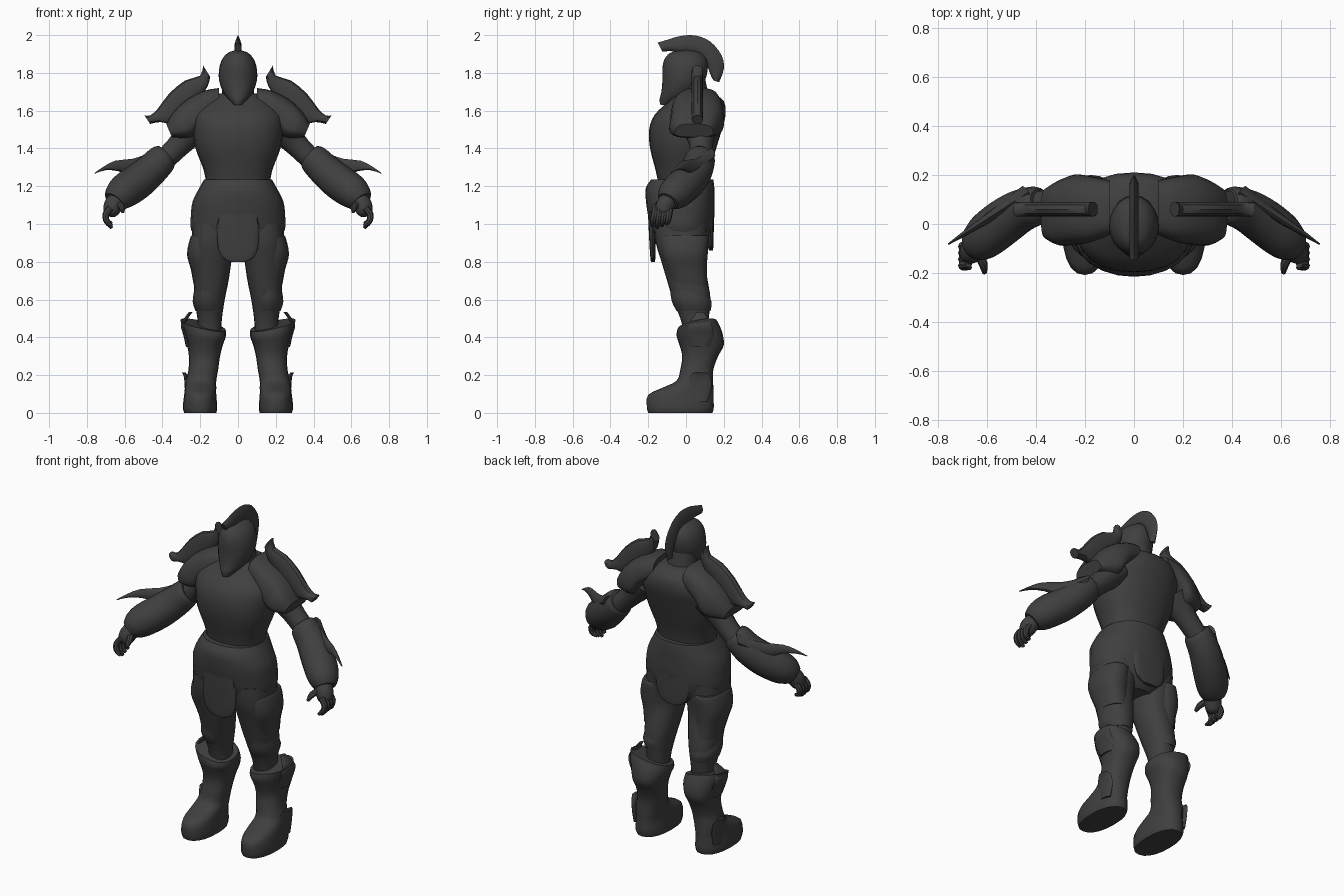
import bpy, bmesh, math
from mathutils import Vector as V

mat = bpy.data.materials.new("dark_grey")
mat.diffuse_color = (0.05, 0.05, 0.05, 1)


def spline(rings, k):
    """Catmull-Rom interpolation of (centre, u, v) rings."""
    out = []
    for i in range(len(rings) - 1):
        a, b = rings[max(i - 1, 0)], rings[i]
        c, d = rings[i + 1], rings[min(i + 2, len(rings) - 1)]
        for s in range(k):
            t = s / k
            out.append([0.5 * (2 * q + (r - p) * t + (2 * p - 5 * q + 4 * r - w) * t * t
                               + (3 * q - p - 3 * r + w) * t ** 3)
                        for p, q, r, w in zip(a, b, c, d)])
    return out + [rings[-1]]


def loft(name, rings, n=20, power=2.0, k=3, mirror=False, taper=0):
    """Skin a closed solid over superelliptic rings; taper narrows the +u side."""
    bm = bmesh.new()
    loops = []
    for c, u, v in spline(rings, k):
        loop = []
        for j in range(n):
            a = 2 * math.pi * j / n
            cs, sn = math.cos(a), math.sin(a)
            x = math.copysign(abs(cs) ** (2 / power), cs)
            y = math.copysign(abs(sn) ** (2 / power), sn) * (1 - taper * (x + 1) / 2)
            loop.append(bm.verts.new(c + u * x + v * y))
        loops.append(loop)
    for p, q in zip(loops, loops[1:]):
        for j in range(n):
            m = (j + 1) % n
            bm.faces.new((p[j], p[m], q[m], q[j]))
    bm.faces.new(loops[0])
    bm.faces.new(loops[-1])
    bmesh.ops.recalc_face_normals(bm, faces=bm.faces)
    me = bpy.data.meshes.new(name)
    bm.to_mesh(me)
    bm.free()
    me.materials.append(mat)
    ob = bpy.data.objects.new(name, me)
    bpy.context.collection.objects.link(ob)
    if mirror:
        ob.modifiers.new("mirror", 'MIRROR').use_mirror_merge = False
    return ob


def stack(name, rows, **kw):
    """Upright form from (z, x0, x1, y0, y1, optional x and y slopes) rows."""
    rings = []
    for z, x0, x1, y0, y1, *s in rows:
        hx, hy = (x1 - x0) / 2, (y1 - y0) / 2
        sx, sy = s or (0, 0)
        rings.append((V(((x0 + x1) / 2, (y0 + y1) / 2, z)),
                      V((hx, 0, hx * sx)), V((0, hy, hy * sy))))
    return loft(name, rings, **kw)


def tube(name, rows, **kw):
    """Limb from (x, y, z, radius) rows."""
    pts = [V(r[:3]) for r in rows]
    rings = []
    for i, r in enumerate(rows):
        t = (pts[min(i + 1, len(pts) - 1)] - pts[max(i - 1, 0)]).normalized()
        u = t.cross(V((0, 1, 0))).normalized()
        rings.append((pts[i], u * r[3], t.cross(u) * r[3]))
    return loft(name, rings, mirror=True, **kw)


def blade(name, pairs, thick, tip=1.0, **kw):
    """Flat form between pairs of edge points, thinning to tip at the end."""
    last = len(pairs) - 1
    rings = [((V(a) + V(b)) / 2, (V(a) - V(b)) / 2, V(thick) * (1 + (tip - 1) * i / last))
             for i, (a, b) in enumerate(pairs)]
    return loft(name, rings, **kw)


# Body armour
stack("torso", [(1.18, -.165, .165, -.14, .11), (1.28, -.18, .18, -.16, .125),
                (1.4, -.225, .225, -.19, .16), (1.5, -.24, .24, -.195, .19),
                (1.58, -.24, .24, -.165, .21), (1.65, -.18, .18, -.09, .2),
                (1.69, -.1, .1, -.05, .15)], n=24, power=2.3)
stack("hip_armour", [(1.235, -.18, .18, -.185, .145), (1.19, -.205, .205, -.213, .15),
                     (1.12, -.24, .24, -.212, .15), (1.04, -.25, .25, -.2, .15),
                     (.97, -.248, .248, -.185, .14), (.9, -.2, .2, -.16, .12),
                     (.85, -.1, .1, -.12, .08)], n=24, power=2.25)
for name, y, lean, low in (("front_flap", -.175, .02, .8), ("back_flap", .132, .02, .86)):
    blade(name, [((-w, y - lean * h, low + h), (w, y - lean * h, low + h)) for h, w in
                 ((.3, .1), (.2, .11), (.12, .11), (.06, .102), (.02, .08), (0, .045))],
          (0, .022, 0), tip=.5, n=16, power=2.4)

# Neck, helmet and crest
stack("neck", [(1.62, -.09, .09, -.05, .13), (1.78, -.08, .08, -.04, .1)], n=16)
stack("helmet", [(1.63, -.02, .02, -.135, -.095), (1.66, -.05, .05, -.14, 0),
                 (1.7, -.08, .08, -.13, .06), (1.76, -.1, .1, -.125, .1),
                 (1.82, -.1, .1, -.125, .115), (1.87, -.085, .085, -.115, .11),
                 (1.905, -.055, .055, -.085, .08), (1.92, -.015, .015, -.03, .03)], n=20)
crest = [(-.15, 1.96, -.125, 1.912), (-.1, 1.975, -.08, 1.915), (-.03, 1.995, -.03, 1.905),
         (.05, 1.998, .04, 1.9), (.13, 1.965, .08, 1.88), (.19, 1.89, .11, 1.84),
         (.2, 1.82, .13, 1.79), (.175, 1.75, .145, 1.76)]
blade("crest", [((0, a, b), (0, c, d)) for a, b, c, d in crest], (.026, 0, 0),
      n=12, power=1.6, taper=.6)

# Shoulder plates: domed cover and upright curved fin
dome = [(.1, 1.72, .1, 1.6, -.06, .19), (.18, 1.705, .19, 1.54, -.09, .21),
        (.27, 1.66, .235, 1.465, -.1, .215), (.34, 1.595, .29, 1.455, -.1, .19),
        (.38, 1.53, .35, 1.46, -.07, .155)]
dome_rings = [(V(((a + c) / 2, (e + f) / 2, (b + d) / 2)),
               V(((a - c) / 2, 0, (b - d) / 2)), V((0, (f - e) / 2, 0)))
              for a, b, c, d, e, f in dome]
loft("shoulder_plate", dome_rings, n=24, power=3, mirror=True, taper=.22)
fin = [(.185, 1.84, .148, 1.78), (.2, 1.785, .16, 1.73), (.28, 1.76, .22, 1.64),
       (.365, 1.69, .29, 1.57), (.425, 1.61, .35, 1.53), (.465, 1.575, .41, 1.54),
       (.495, 1.575, .465, 1.53)]
blade("shoulder_fin", [((a, .06, b), (c, .06, d)) for a, b, c, d in fin],
      (0, .03, 0), n=12, power=2.5, mirror=True, k=2)

# Arms
tube("upper_arm", [(.22, .07, 1.53, .1), (.3, .08, 1.43, .065), (.385, .08, 1.345, .058)], n=16)
tube("gauntlet", [(.38, .08, 1.362, .066), (.4, .075, 1.345, .08), (.46, .055, 1.285, .088),
                  (.53, .01, 1.225, .094), (.6, -.045, 1.175, .092), (.637, -.08, 1.142, .078),
                  (.655, -.095, 1.12, .058)], n=16)
along = lambda x: .105 - .65 * (x - .47)
spike = [(.43, 1.4, .44, 1.34), (.5, 1.365, .5, 1.3), (.56, 1.345, .57, 1.26),
         (.65, 1.335, .635, 1.28), (.71, 1.305, .7, 1.285), (.76, 1.27, .755, 1.268)]
blade("forearm_spike", [((a, along(a), b), (c, along(c), d)) for a, b, c, d in spike],
      (.024, .036, 0), tip=.1, n=10, mirror=True, k=2, taper=.5)

# Hands
tube("palm", [(.635, -.085, 1.14, .045), (.66, -.11, 1.1, .05), (.675, -.125, 1.06, .04),
              (.68, -.13, 1.045, .02)], n=12)
for i in range(4):
    y = -.085 - .026 * i
    tube("finger_%d" % (i + 1), [(.675, y, 1.085, .017), (.7, y - .005, 1.05, .018),
                                 (.695, y - .012, 1.015, .016),
                                 (.668, y - .015, .978 + .012 * abs(i - 2), .009)], n=8)
tube("thumb", [(.635, -.12, 1.105, .02), (.615, -.165, 1.09, .018), (.61, -.2, 1.065, .01)], n=8)

# Legs
stack("leg", [(1.0, 0, .24, -.17, .12), (.9, .02, .245, -.16, .11), (.8, .035, .24, -.13, .1),
              (.7, .05, .235, -.1, .115), (.6, .07, .23, -.07, .13), (.5, .085, .215, -.03, .12),
              (.42, .09, .21, -.01, .11)], n=20, power=2.3, mirror=True)
stack("thigh_guard", [(.94, .1, .245, -.13, .115), (.92, .09, .255, -.14, .122),
                      (.84, .09, .27, -.13, .115), (.76, .1, .25, -.105, .11),
                      (.68, .1, .235, -.075, .115)], n=16, power=2.4, mirror=True)
stack("knee_guard", [(.66, .09, .23, -.085, .1), (.59, .075, .24, -.075, .135),
                     (.54, .085, .225, -.05, .13)], n=16, mirror=True)

# Boots with slanted flared tops and outer plates
stack("boot", [(0, .115, .285, -.2, .14), (.03, .11, .292, -.207, .147),
               (.095, .115, .285, -.2, .145), (.135, .115, .28, -.12, .145),
               (.17, .115, .275, -.05, .143), (.23, .105, .262, -.03, .145),
               (.3, .095, .26, -.02, .17), (.36, .08, .27, -.035, .2),
               (.42, .065, .29, -.05, .19, .15, .1), (.465, .065, .305, -.045, .165, .22, .2)],
      n=20, power=2.3, mirror=True)
plates = {"boot_top_plate": [(.35, .26, .05), (.41, .275, .07), (.47, .29, .06), (.535, .25, .02)],
          "ankle_plate": [(.06, .268, .04), (.13, .268, .06), (.19, .275, .055), (.215, .288, .03)]}
for name, rows in plates.items():
    blade(name, [((x, .075 - w, z), (x, .075 + w, z)) for z, x, w in rows],
          (.016, 0, 0), tip=.6, n=12, mirror=True)

# Smooth shading with sharp edges kept
bpy.ops.object.select_all(action='SELECT')
bpy.context.view_layer.objects.active = bpy.data.objects["torso"]
bpy.ops.object.shade_smooth_by_angle(angle=math.radians(35))
